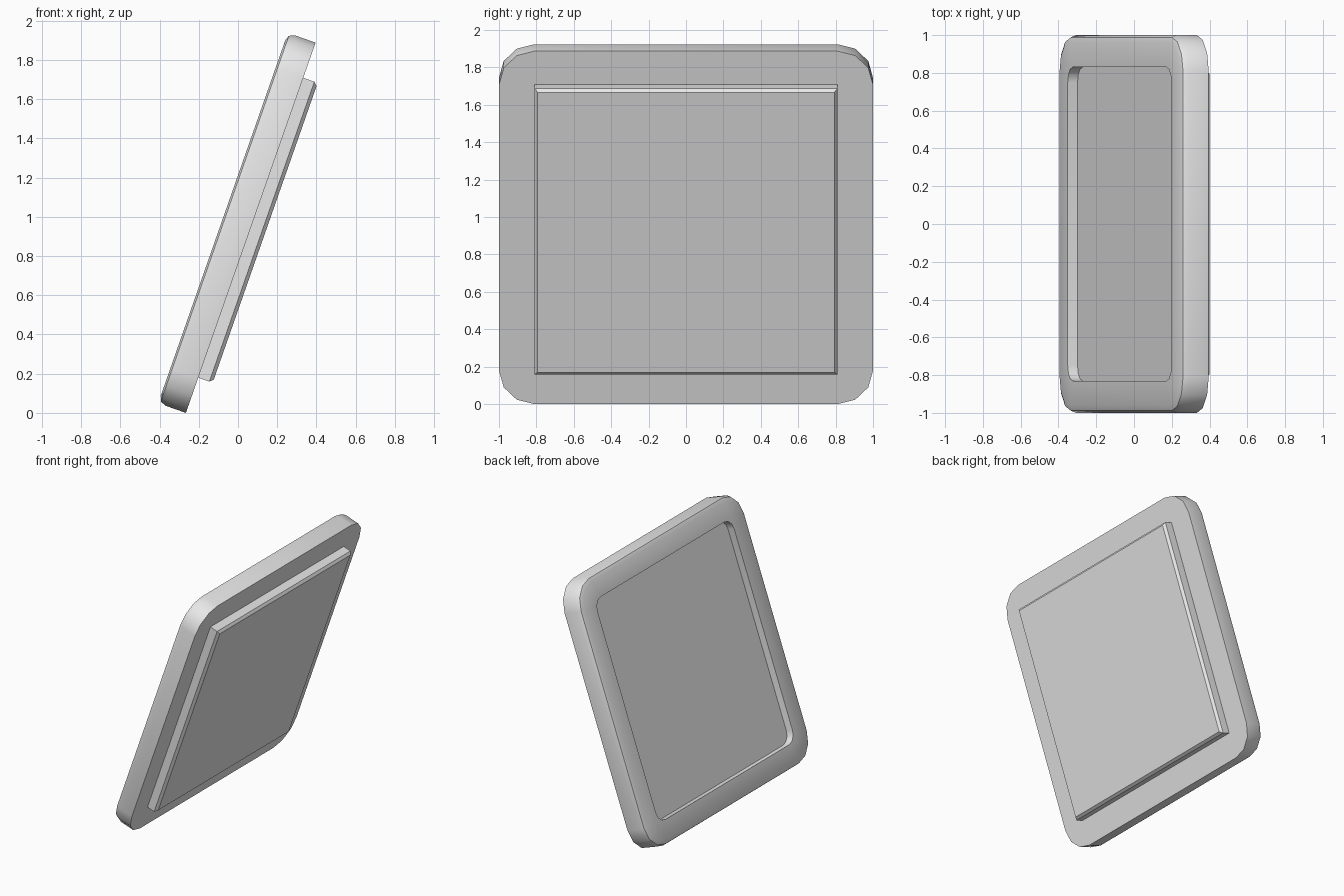
import bpy
import bmesh
import math
from mathutils import Matrix, Vector

cube = bpy.data.objects.get("Cube")
if cube:
    bpy.data.objects.remove(cube, do_unlink=True)

grey = bpy.data.materials.new("plain grey")
grey.use_nodes = True
colour = (0.8, 0.8, 0.8, 1)
grey.diffuse_color = colour
grey.node_tree.nodes["Principled BSDF"].inputs["Base Color"].default_value = colour

# Leaning placement: local x runs sideways, y up the slab, z out of its front
tilt = math.radians(19.3)
s, c = math.sin(tilt), math.cos(tilt)
lean = Matrix(((0, s, -c, 0.065), (-1, 0, 0, 0), (0, c, s, c), (0, 0, 0, 1)))


def rounded_square(half, radius, height, segments):
    """Corner points of a square outline with rounded corners."""
    points = []
    for corner in range(4):
        base = corner * math.pi / 2
        mid = base + math.pi / 4
        centre = Vector((math.copysign(half - radius, math.cos(mid)),
                         math.copysign(half - radius, math.sin(mid)), height))
        for i in range(segments + 1):
            a = base + (math.pi / 2 * i / segments if segments else math.pi / 4)
            points.append(centre + radius * Vector((math.cos(a), math.sin(a), 0)))
    return points


def loft(name, profile, segments):
    """Skin a stack of square outlines (half size, corner radius, height)."""
    bm = bmesh.new()
    rings = [[bm.verts.new(p) for p in rounded_square(*ring, segments)]
             for ring in profile]
    for a, b in zip(rings, rings[1:]):
        n = len(a)
        for i in range(n):
            j = (i + 1) % n
            bm.faces.new((a[i], a[j], b[j], b[i]))
    bm.faces.new(rings[0])
    bm.faces.new(rings[-1])
    bmesh.ops.recalc_face_normals(bm, faces=bm.faces)
    mesh = bpy.data.meshes.new(name)
    bm.to_mesh(mesh)
    bm.free()
    mesh.transform(lean)
    mesh.materials.append(grey)
    obj = bpy.data.objects.new(name, mesh)
    bpy.context.collection.objects.link(obj)
    bpy.ops.object.select_all(action='DESELECT')
    obj.select_set(True)
    bpy.context.view_layer.objects.active = obj
    bpy.ops.object.shade_smooth_by_angle(angle=math.radians(35))
    return obj


# Slab with rounded rim and a shallow recess in its front
loft("recessed_slab", [
    (0.83, 0.08, 0.095),
    (0.83, 0.08, 0.15),
    (0.96, 0.15, 0.15),
    (0.988, 0.178, 0.14),
    (1.0, 0.19, 0.11),
    (1.0, 0.19, 0.0),
], 3)

# Chamfered square plate on the back
loft("back_plate", [
    (0.81, 0, 0.02),
    (0.81, 0, -0.06),
    (0.793, 0, -0.078),
], 0)
